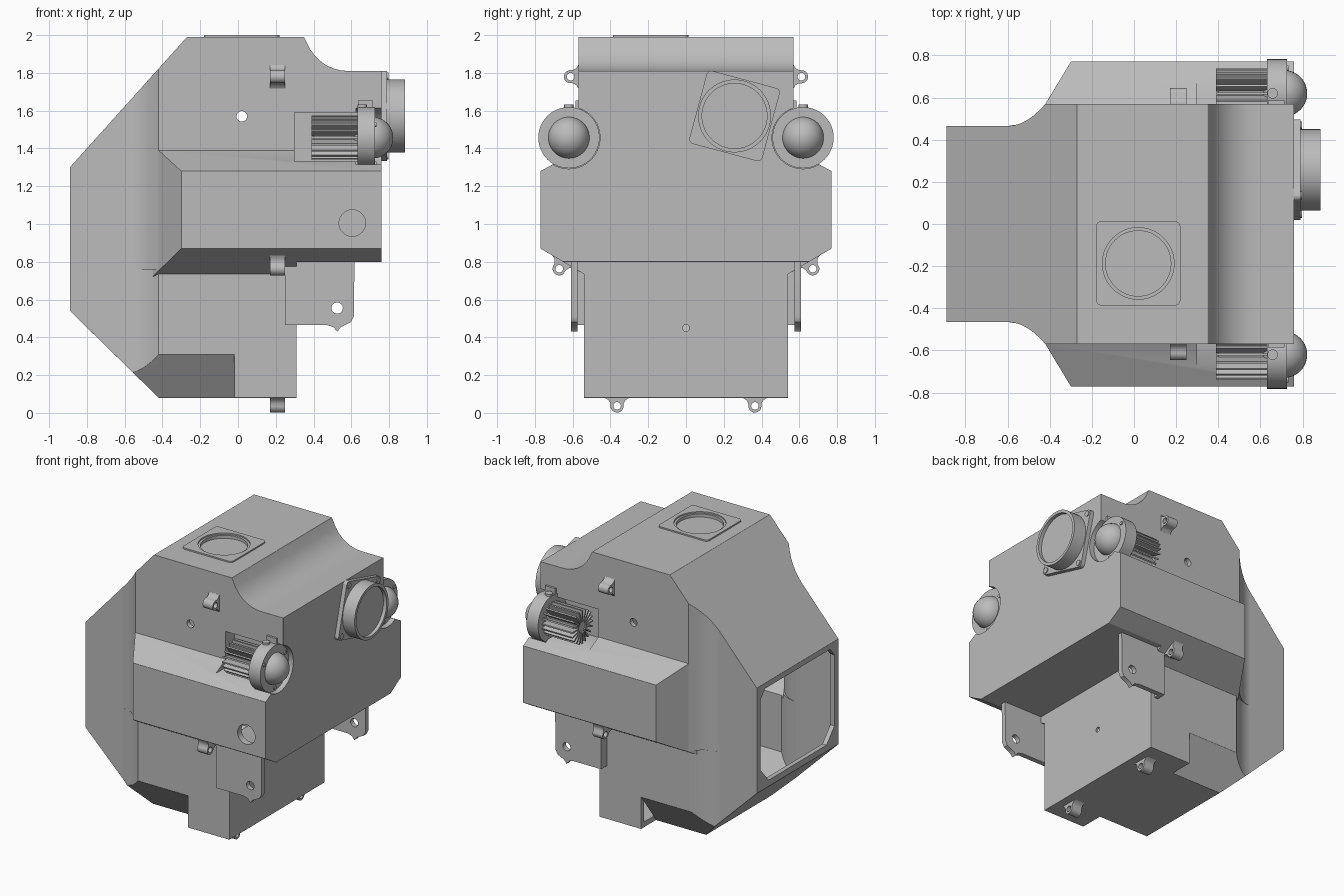
import bpy, bmesh
from math import sin, cos, pi, radians
from mathutils import Vector

if "Cube" in bpy.data.objects:
    bpy.data.objects.remove(bpy.data.objects["Cube"])

mat = bpy.data.materials.new("plain grey")
mat.use_nodes = True
GREY = (0.5, 0.5, 0.5, 1)
mat.diffuse_color = GREY
mat.node_tree.nodes["Principled BSDF"].inputs["Base Color"].default_value = GREY


def prism(name, pts, axis, lo, hi):
    """Extrude a 2D outline along an axis."""
    place = {"x": lambda u, v, w: (w, u, v),
             "y": lambda u, v, w: (u, w, v),
             "z": lambda u, v, w: (u, v, w)}[axis]
    bm = bmesh.new()
    rings = [[bm.verts.new(place(u, v, w)) for u, v in pts] for w in (lo, hi)]
    for ring in rings:
        bm.faces.new(ring)
    n = len(pts)
    for i in range(n):
        j = (i + 1) % n
        bm.faces.new((rings[0][i], rings[0][j], rings[1][j], rings[1][i]))
    bmesh.ops.recalc_face_normals(bm, faces=bm.faces)
    me = bpy.data.meshes.new(name)
    bm.to_mesh(me)
    bm.free()
    ob = bpy.data.objects.new(name, me)
    bpy.context.collection.objects.link(ob)
    return ob


def circle(u, v, r, n=40, start=0.0, sweep=2 * pi):
    return [(u + r * cos(start + sweep * i / n), v + r * sin(start + sweep * i / n)) for i in range(n)]


def rounded_square(u, v, half, r, turn=0.0):
    pts = []
    for k in range(4):
        a = turn + k * pi / 2
        d = (half - r) * 2 ** 0.5
        cu, cv = u + d * cos(a + pi / 4), v + d * sin(a + pi / 4)
        pts += [(cu + r * cos(a + t * pi / 8), cv + r * sin(a + t * pi / 8)) for t in range(5)]
    return pts


def rect(u0, u1, v0, v1):
    return [(u0, v0), (u1, v0), (u1, v1), (u0, v1)]


def mirrored(pts):
    """Complete a half outline across the first axis."""
    return pts + [(-u, v) for u, v in reversed(pts)]


def bake(ob):
    bpy.context.view_layer.update()
    me = bpy.data.meshes.new_from_object(ob.evaluated_get(bpy.context.evaluated_depsgraph_get()))
    ob.modifiers.clear()
    ob.data = me
    return ob


def combine(ob, other, op):
    m = ob.modifiers.new("bool", "BOOLEAN")
    m.operation, m.solver, m.object = op, "EXACT", other
    bake(ob)
    bpy.data.objects.remove(other)
    return ob


def cut(ob, other):
    return combine(ob, other, "DIFFERENCE")


def finish(ob):
    ob.data.materials.clear()
    ob.data.materials.append(mat)
    ob.data.shade_smooth()
    ob.data.set_sharp_from_angle(angle=radians(32))
    wn = ob.modifiers.new("normals", "WEIGHTED_NORMAL")
    wn.keep_sharp = True


# --- Housing outer form ---
side = [(-.89, .54), (-.42, .08), (.31, .08), (.31, .78), (.76, .78), (.76, 1.81), (.6, 1.81),
        (.55, 1.812), (.51, 1.822), (.47, 1.839), (.435, 1.863), (.405, 1.893), (.38, 1.928), (.35, 1.99),
        (-.27, 1.99), (-.89, 1.3)]


def plan(width):
    """Half-width grows along a concave sweep from the neck to the main body."""
    sweep = [(-.6 + .18 * t / 6, .465 + (width - .465) * (t / 6) ** 2) for t in range(7)]
    half = [(-1, .465)] + sweep + [(1, width)]
    return half + [(x, -y) for x, y in reversed(half)]


housing = prism("housing", side, "y", -1, 1)
lower = prism("lower", side, "y", -1, 1)
combine(housing, prism("plan", plan(.57), "z", .76, 2.2), "INTERSECT")
combine(lower, prism("plan", plan(.54), "z", -.2, .76), "INTERSECT")
combine(housing, lower, "UNION")

sponson = prism("sponson", mirrored([(.5, .7115), (.77, .87), (.77, 1.28), (.5, 1.4285)]), "x", -.45, .76)
flare = [(-.45, .52), (-.3, .77), (.9, .77)]
combine(sponson, prism("plan", flare + [(x, -y) for x, y in reversed(flare)], "z", 0, 2), "INTERSECT")
combine(housing, sponson, "UNION")
cut(housing, prism("under", rect(.31, 1, .3, .8), "y", -1, 1))
for s in (1, -1):
    cut(housing, prism("chamfer", [(s * .311, 0), (s * .6, .391), (s * .6, 0)], "x", -1, -.02))
bm = bmesh.new()
bm.from_mesh(housing.data)
bmesh.ops.remove_doubles(bm, verts=bm.verts, dist=.0005)
bmesh.ops.dissolve_limit(bm, angle_limit=radians(1), verts=bm.verts, edges=bm.edges)
bm.to_mesh(housing.data)
bm.free()

# --- Cavity: a slightly smaller copy of the outer form ---
cavity = bpy.data.objects.new("cavity", housing.data.copy())
bpy.context.collection.objects.link(cavity)
centre, shrink = Vector((-.065, 0, 1.03)), Vector((.96, .94, .96))
for v in cavity.data.vertices:
    v.co = centre + (v.co - centre) * shrink

bev = housing.modifiers.new("round", "BEVEL")
bev.width, bev.segments, bev.limit_method, bev.angle_limit = .022, 3, "ANGLE", radians(26)
bake(housing)

# --- Motor pockets ---
MZ, MY = 1.457, .62
for s in (1, -1):
    for target, g in ((cavity, .02), (housing, 0)):
        y0, y1 = sorted((s * (.47 - g), s * .9))
        cut(target, prism("pocket", rect(.3 - g, .635 + g, 1.33 - g, 1.59 + g), "y", y0, y1))
        cut(target, prism("bore", circle(s * MY, MZ, .165 + g), "x", .625 - g, .9))
cut(housing, cavity)

# --- Openings ---
window = mirrored([(.33, .585), (.42, .69), (.42, 1.2), (.37, 1.26)])
cut(housing, prism("window", window, "x", -1, -.8))
cut(housing, prism("cross_hole", circle(.02, 1.57, .028, 24), "y", -1, 1))
cut(housing, prism("front_port", circle(.605, 1.005, .07), "y", -1, -.65))
cut(housing, prism("drain_hole", circle(0, .45, .018, 20), "x", .2, .5))
cut(housing, prism("top_recess", circle(.02, -.187, .155, 48), "z", 1.968, 2.1))
finish(housing)

# --- Top vent plate ---
plate = prism("top_vent_plate", rounded_square(.02, -.187, .2, .025), "z", 1.985, 2.0)
cut(plate, prism("hole", circle(.02, -.187, .17, 48), "z", 1.9, 2.1))
finish(plate)
for u, v in circle(.02, -.187, .233, 4, pi / 4):
    finish(prism("top_vent_screw", circle(u, v, .02, 16), "z", 1.99, 2.0))

# --- Side duct with its tilted flange ---
DY, DZ, TILT = .257, 1.572, radians(-15)
finish(prism("duct_flange", rounded_square(DY, DZ, .2, .025, TILT), "x", .755, .79))
duct = prism("duct", circle(DY, DZ, .193, 56), "x", .78, .885)
cut(duct, prism("bore", circle(DY, DZ, .172, 56), "x", .86, 1))
finish(duct)
for u, v in circle(DY, DZ, .242, 4, TILT + pi / 4):
    finish(prism("duct_screw", circle(u, v, .02, 16), "x", .78, .796))

for s, tag in ((1, "back"), (-1, "front")):
    y = s * MY
    # --- Finned motor ---
    finish(prism(tag + "_motor_core", circle(y, MZ, .05, 24), "x", .4, .65))
    for k in range(20):
        a = 2 * pi * k / 20
        d, n = Vector((cos(a), sin(a))), Vector((-sin(a), cos(a))) * .005
        c = Vector((y, MZ))
        fin = [c + d * .04 - n, c + d * .118 - n, c + d * .118 + n, c + d * .04 + n]
        finish(prism(tag + "_motor_fin", [tuple(p) for p in fin], "x", .39, .65))
    finish(prism(tag + "_motor_flange", circle(y, MZ, .162, 48), "x", .632, .725))
    finish(prism(tag + "_motor_cap", circle(y, MZ, .02, 20), "x", .72, .8))
    finish(prism(tag + "_motor_plug", circle(.658, y, .025, 20), "z", 1.55, 1.632))
    finish(prism(tag + "_motor_tab", rect(.635, .715, 1.56, 1.655), "y", *sorted((s * .55, s * .585))))
    for u, v in circle(y, MZ, .138, 3, pi / 6):
        finish(prism(tag + "_motor_screw", circle(u, v, .013, 14), "x", .72, .732))
    bpy.ops.mesh.primitive_uv_sphere_add(segments=40, ring_count=20, radius=.11, location=(.712, y, MZ))
    dome = bpy.context.object
    dome.name = tag + "_motor_dome"
    finish(dome)

    # --- Hanging bracket ---
    outline = [(.25, .465), (.47, .465), (.505, .455), (.525, .43), (.545, .455), (.57, .467), (.597, .48),
               (.613, .51), (.617, .81), (.25, .81)]
    bracket = prism(tag + "_bracket", outline, "y", *sorted((s * .575, s * .61)))
    cut(bracket, prism("hole", circle(.525, .555, .03, 24), "y", -1, 1))
    finish(bracket)
    finish(prism(tag + "_bracket_web", rect(.25, .28, .465, .78), "y", *sorted((s * .53, s * .58))))

    # --- Line guides: small eyelets along x ---
    for place, base, out in (("upper", (.568, 1.78), (1, 0)), ("middle", (.65, .80), (.5, -.866)),
                             ("lower", (.365, .08), (0, -1))):
        b, o = Vector((s * base[0], base[1])), Vector((s * out[0], out[1]))
        t = Vector((-o.y, o.x))
        local = [(-.04, -.015), (-.065, 0), (-.045, .012), (-.035, .03)]
        local += circle(0, .043, .035, 12, pi * .97, -pi * .94)
        local += [(-u, v) for u, v in reversed(local[:4])]
        eye = prism(tag + "_" + place + "_eyelet", [tuple(b + t * u + o * v) for u, v in local], "x", .17, .25)
        c = b + o * .043
        cut(eye, prism("hole", circle(c.x, c.y, .02, 20), "x", 0, 1))
        finish(eye)
